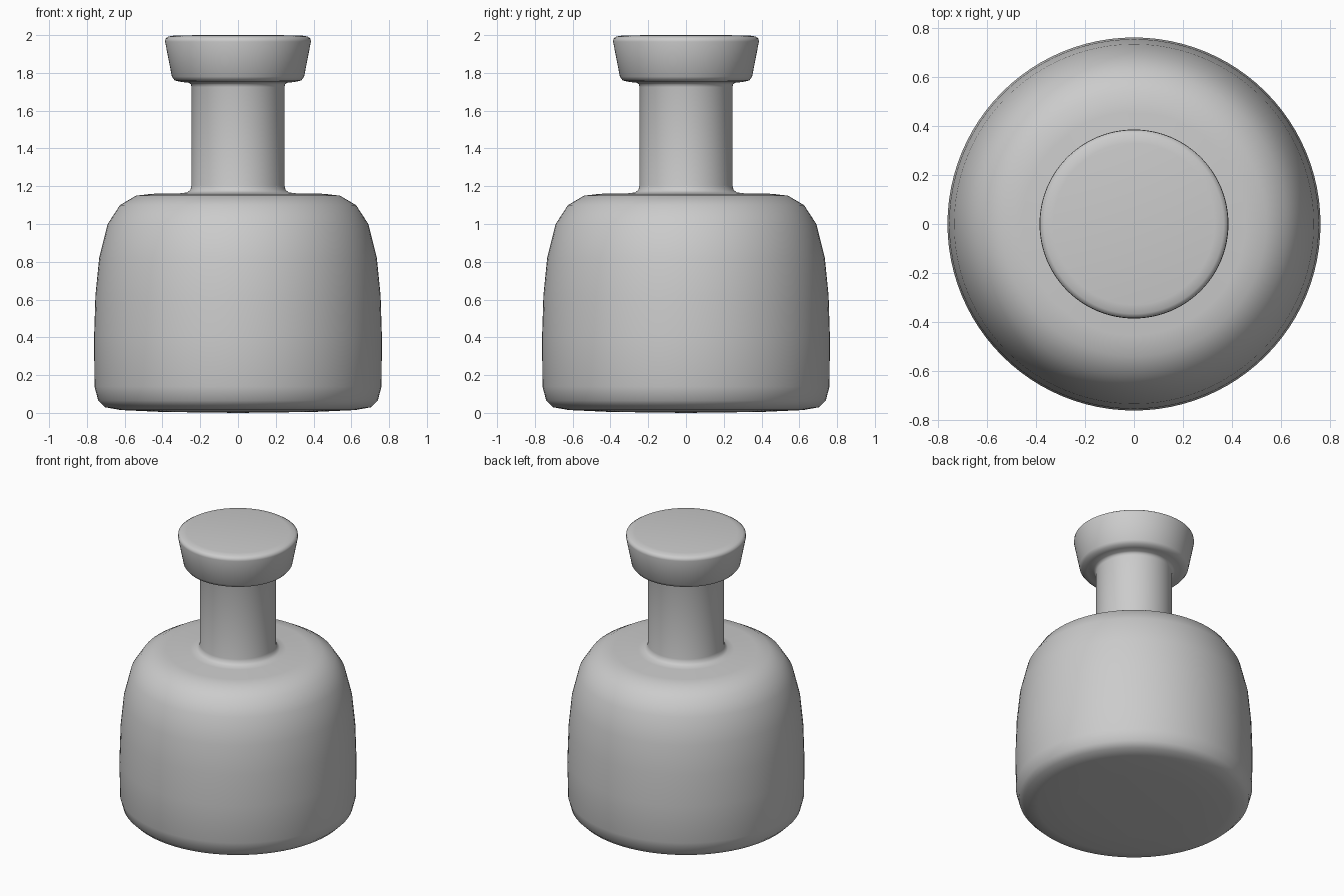
import bpy, bmesh
from math import cos, sin, pi, radians

if "Cube" in bpy.data.objects:
    bpy.data.objects.remove(bpy.data.objects["Cube"])

SEGMENTS = 96

# Profile sections as (radius, height), from the base up to the closed mouth
base = [(0.40, 0.005), (0.62, 0.015), (0.705, 0.03), (0.74, 0.065), (0.76, 0.14)]
wall = [(0.762, 0.40), (0.755, 0.62), (0.735, 0.82)]
shoulder = [(0.69, 1.00), (0.625, 1.10), (0.54, 1.15), (0.455, 1.16), (0.31, 1.162)]
neck = [(0.27, 1.167), (0.252, 1.18), (0.246, 1.205),
        (0.246, 1.725), (0.25, 1.74), (0.262, 1.748)]
lip = [(0.30, 1.752), (0.335, 1.76), (0.35, 1.78),
       (0.386, 1.965), (0.384, 1.982), (0.367, 1.993), (0.33, 1.999)]
profile = base + wall + shoulder + neck + lip


def lathe(name, points, z_bottom, z_top):
    """Spin a profile around z and close both ends with a fan."""
    bm = bmesh.new()
    rings = [[bm.verts.new((r * cos(2 * pi * i / SEGMENTS), r * sin(2 * pi * i / SEGMENTS), z))
              for i in range(SEGMENTS)] for r, z in points]
    low, high = bm.verts.new((0, 0, z_bottom)), bm.verts.new((0, 0, z_top))
    for i in range(SEGMENTS):
        j = (i + 1) % SEGMENTS
        for a, b in zip(rings, rings[1:]):
            bm.faces.new((a[i], a[j], b[j], b[i]))
        bm.faces.new((low, rings[0][j], rings[0][i]))
        bm.faces.new((high, rings[-1][i], rings[-1][j]))
    mesh = bpy.data.meshes.new(name)
    bm.to_mesh(mesh)
    bm.free()
    obj = bpy.data.objects.new(name, mesh)
    bpy.context.collection.objects.link(obj)
    bpy.context.view_layer.objects.active = obj
    obj.select_set(True)
    bpy.ops.object.shade_smooth_by_angle(angle=radians(60))
    return obj


# Bottle: one continuous skin of body, neck and flared lip
lathe("bottle", profile, 0.0, 2.0)
